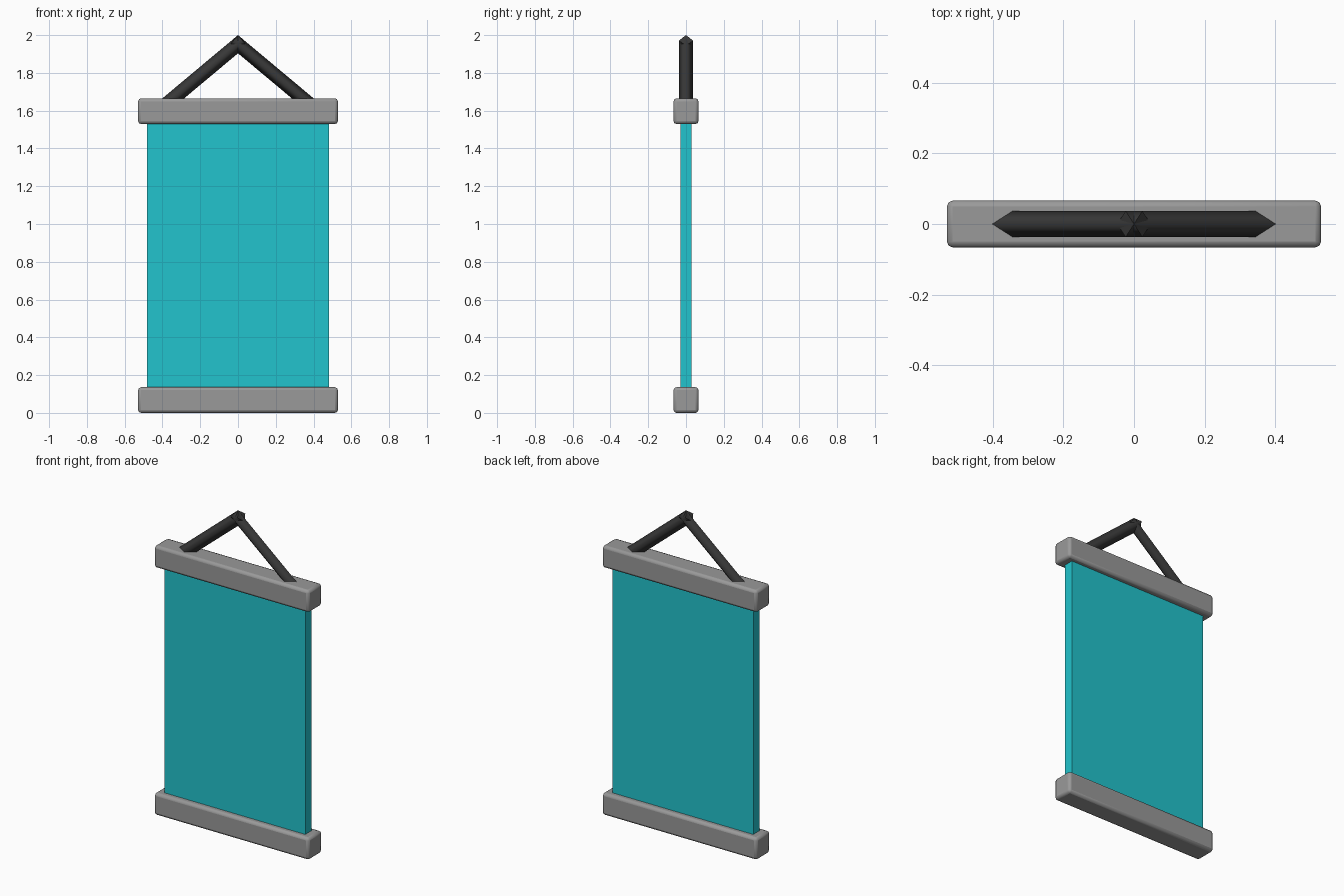
import bpy, math
from mathutils import Vector

if "Cube" in bpy.data.objects:
    bpy.data.objects.remove(bpy.data.objects["Cube"])


def material(name, rgb):
    m = bpy.data.materials.new(name)
    m.diffuse_color = (*rgb, 1)
    m.use_nodes = True
    m.node_tree.nodes["Principled BSDF"].inputs["Base Color"].default_value = m.diffuse_color
    return m


GREY = material("grey bar", (0.32, 0.32, 0.32))
TEAL = material("teal cloth", (0.016, 0.55, 0.61))
DARK = material("dark cord", (0.04, 0.04, 0.04))


def box(name, size, z, mat, bevel=0):
    bpy.ops.mesh.primitive_cube_add(size=1, location=(0, 0, z))
    o = bpy.context.object
    o.name = name
    o.scale = size
    bpy.ops.object.transform_apply(location=False, rotation=False, scale=True)
    o.data.materials.append(mat)
    if bevel:
        b = o.modifiers.new("rounded edges", 'BEVEL')
        b.width = bevel
        b.segments = 2
        bpy.ops.object.shade_smooth_by_angle(angle=math.radians(50))
    return o


# Cloth panel between two rounded bars
box("cloth_panel", (0.962, 0.06, 1.48), 0.833, TEAL)
box("bottom_bar", (1.058, 0.132, 0.136), 0.068, GREY, 0.016)
box("top_bar", (1.058, 0.132, 0.136), 1.597, GREY, 0.016)

# Hanger: two four-sided cords crossing at the peak, sunk into the top bar
R = 0.037
SLOPE = math.radians(39.9)
for side, label in ((-1, "left"), (1, "right")):
    along = Vector((-side * math.cos(SLOPE), 0, math.sin(SLOPE)))
    peak = Vector((0, 0, 2 - R / math.cos(SLOPE)))
    end = peak + along * R * math.tan(SLOPE)
    start = peak - along * 0.52
    bpy.ops.mesh.primitive_cylinder_add(
        vertices=4, radius=R, depth=(end - start).length, location=(start + end) / 2,
        rotation=(0, -side * (math.pi / 2 - SLOPE), 0))
    o = bpy.context.object
    o.name = label + "_hanger_cord"
    o.data.materials.append(DARK)
    for p in o.data.polygons:
        p.use_smooth = abs(p.normal.z) < 0.5
